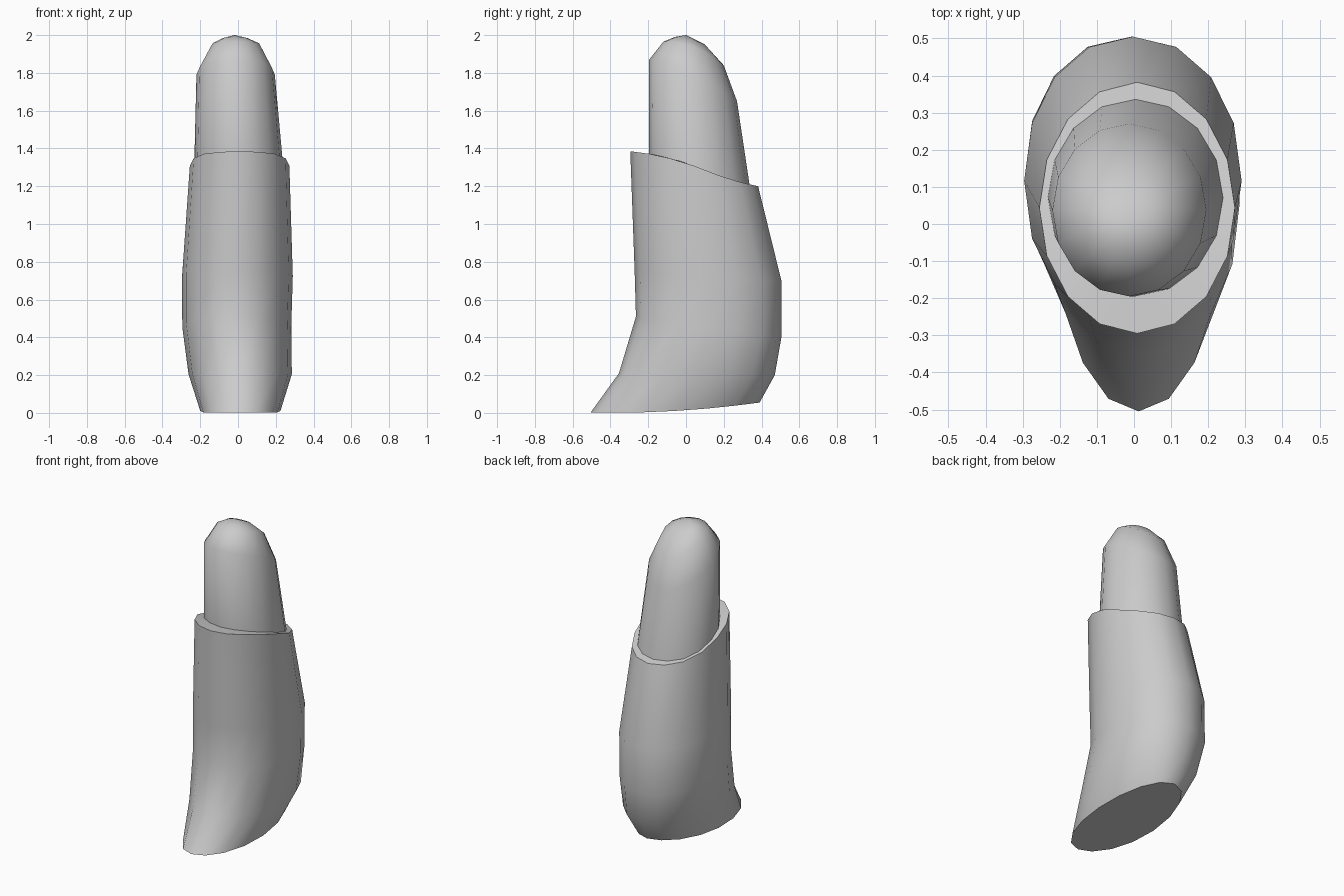
import bpy, bmesh
from math import cos, sin, pi, copysign

if "Cube" in bpy.data.objects:
    bpy.data.objects.remove(bpy.data.objects["Cube"])

SIDES = 16


def rim_z(y):
    # Height of the sloping sleeve mouth
    pts = [(-0.295, 1.385), (-0.16, 1.367), (0.0, 1.325), (0.23, 1.235), (0.38, 1.2)]
    for (y0, z0), (y1, z1) in zip(pts, pts[1:]):
        if y <= y1 or y1 == 0.38:
            return z0 + (z1 - z0) * (y - y0) / (y1 - y0)


def ring(yf, yb, xl, xr, zf=None, zb=None, bow=0.0, power=2.0):
    # Tilted oval; without heights it follows the sleeve mouth
    out = []
    for i in range(SIDES):
        a = 2 * pi * i / SIDES
        c = copysign(abs(cos(a)) ** (2 / power), cos(a))
        s = copysign(abs(sin(a)) ** (2 / power), sin(a))
        x = (xl + xr) / 2 + c * (xr - xl) / 2
        y = (yf + yb) / 2 + s * (yb - yf) / 2
        t = (s + 1) / 2
        z = rim_z(y) if zf is None else zf + (zb - zf) * t + bow * (1 - s * s)
        out.append((x, y, z))
    return out


def loft(name, rings, cap_bottom=False, apex=None):
    bm = bmesh.new()
    rows = [[bm.verts.new(p) for p in r] for r in rings]
    for low, high in zip(rows, rows[1:]):
        for i in range(SIDES):
            j = (i + 1) % SIDES
            bm.faces.new((low[i], low[j], high[j], high[i]))
    if cap_bottom:
        bm.faces.new(rows[0][::-1])
    if apex:
        tip = bm.verts.new(apex)
        for i in range(SIDES):
            bm.faces.new((rows[-1][i], rows[-1][(i + 1) % SIDES], tip))
    mesh = bpy.data.meshes.new(name)
    bm.to_mesh(mesh)
    bm.free()
    ob = bpy.data.objects.new(name, mesh)
    bpy.context.collection.objects.link(ob)
    bpy.ops.object.select_all(action='DESELECT')
    ob.select_set(True)
    bpy.context.view_layer.objects.active = ob
    bpy.ops.object.shade_smooth_by_angle(angle=0.7)
    return ob


core_base = ring(-0.195, 0.336, -0.232, 0.24)

# Outer sleeve with flared foot, closed base and flat mouth rim
loft("sleeve", [
    ring(-0.505, 0.39, -0.2, 0.225, 0.002, 0.055, -0.018),
    ring(-0.355, 0.47, -0.262, 0.285, 0.21, 0.2, 0, 2.1),
    ring(-0.265, 0.505, -0.295, 0.282, 0.51, 0.4, 0, 2.15),
    ring(-0.272, 0.505, -0.296, 0.29, 0.75, 0.7, 0, 2.1),
    ring(-0.295, 0.382, -0.255, 0.272),
    core_base,
], cap_bottom=True)

# Rounded core rising from the sleeve
loft("core", [
    core_base,
    ring(-0.195, 0.27, -0.22, 0.195, 1.87, 1.65, 0.03),
    ring(-0.12, 0.2, -0.145, 0.122, 1.965, 1.84, 0.035),
    ring(-0.06, 0.1, -0.085, 0.055, 1.99, 1.95, 0.008),
], apex=(-0.017, 0.0, 2.0))
